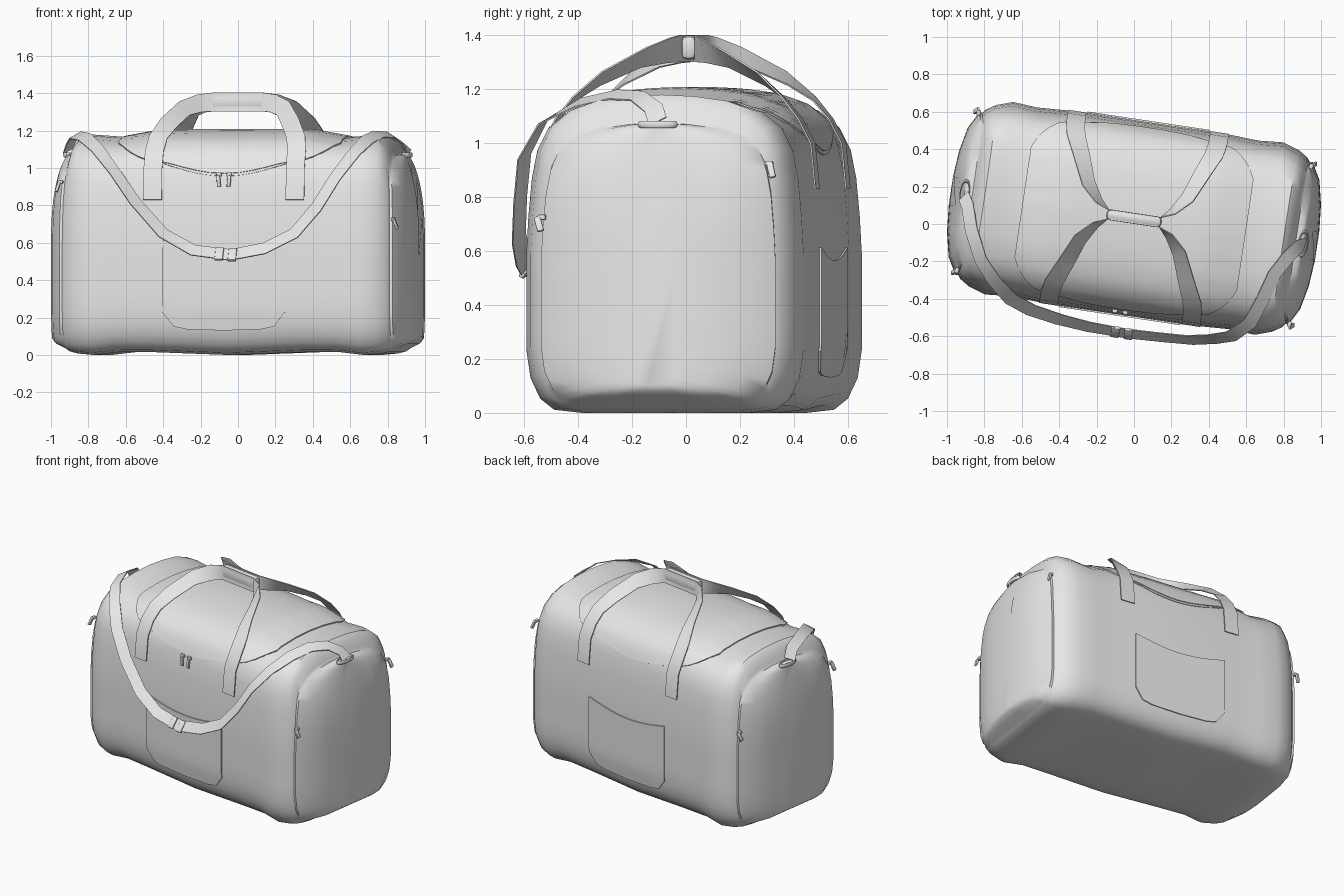
import bpy, bmesh, math
from mathutils import Vector, Matrix

cube = bpy.data.objects.get("Cube")
if cube:
    bpy.data.objects.remove(cube)

TURN = Matrix.Translation((0, 0.03, 0)) @ Matrix.Rotation(math.radians(-8.5), 4, 'Z')

fabric = bpy.data.materials.new("grey fabric")
fabric.use_nodes = True
fabric.diffuse_color = (0.8, 0.8, 0.8, 1)
fabric.node_tree.nodes["Principled BSDF"].inputs["Base Color"].default_value = (0.8, 0.8, 0.8, 1)

# Half cross-section, top to bottom: (width fraction, height fraction)
PROFILE = [(0, 1), (.25, .995), (.5, .98), (.7, .95), (.84, .90), (.92, .83),
           (.96, .74), (.985, .62), (1, .5), (1, .35), (1, .2), (.97, .11),
           (.9, .045), (.8, .01), (.6, 0), (0, 0)]
# Rings from the middle to a barrel-curved end: (x, half width, bottom, top)
RINGS = [(0, .52, 0, 1.2), (.4, .52, .015, 1.2), (.6, .51, .015, 1.165),
         (.73, .52, 0, 1.175), (.82, .49, .008, 1.18), (.87, .458, .02, 1.15),
         (.885, .438, .03, 1.095), (.9, .44, .04, 1.075), (.95, .35, .06, 1.075),
         (.978, .22, .08, 1.07), (.99, .08, .1, 1.07)]


def lerp_table(table, t):
    i = min(int(t), len(table) - 2)
    return [a + (b - a) * (t - i) for a, b in zip(table[i], table[i + 1])]


def surface(x, s):
    """Point on the bag skin; s counts profile steps, negative at the back."""
    ax = abs(x)
    i = max(k for k in range(len(RINGS) - 1) if RINGS[k][0] <= ax)
    t = i + (ax - RINGS[i][0]) / (RINGS[i + 1][0] - RINGS[i][0])
    _, w, low, high = lerp_table(RINGS, t)
    fy, fz = lerp_table(PROFILE, abs(s))
    z = low + fz * (high - low)
    lean = .14 * (max(0, z - .6) / .58) ** 2.5 * (max(0, ax - .6) / .4) ** 4
    return Vector((math.copysign(ax - lean, x), -math.copysign(fy * w, s), z))


def finish(name, bm, world=False, thick=0):
    mesh = bpy.data.meshes.new(name)
    bm.to_mesh(mesh)
    bm.free()
    ob = bpy.data.objects.new(name, mesh)
    bpy.context.scene.collection.objects.link(ob)
    ob.data.materials.append(fabric)
    if not world:
        ob.matrix_world = TURN
    bpy.ops.object.select_all(action='DESELECT')
    ob.select_set(True)
    bpy.context.view_layer.objects.active = ob
    if thick:
        mod = ob.modifiers.new("thickness", 'SOLIDIFY')
        mod.thickness, mod.offset = thick, 0
        bpy.ops.object.modifier_apply(modifier=mod.name)
    bpy.ops.object.shade_smooth_by_angle(angle=math.radians(35))


def grid(name, rows, closed=False, thick=0, world=False):
    """Skin a list of equally long point rows; closed rows are capped."""
    bm = bmesh.new()
    vs = [[bm.verts.new(p) for p in row] for row in rows]
    n = len(rows[0])
    for a, b in zip(vs, vs[1:]):
        for j in range(n if closed else n - 1):
            k = (j + 1) % n
            bm.faces.new((a[j], a[k], b[k], b[j]))
    if closed:
        bm.faces.new(vs[0])
        bm.faces.new(vs[-1])
    bmesh.ops.recalc_face_normals(bm, faces=bm.faces)
    finish(name, bm, world, thick)


def patch(name, xs, start, end, steps, thick):
    """Raised fabric panel lying on the skin."""
    rows = []
    for x in xs:
        a, b = start(x), end(x)
        rows.append([surface(x, a + (b - a) * j / steps) for j in range(steps + 1)])
    grid(name, rows, thick=thick)


def ribbon(name, pts, sides, width, thick, world=False):
    rows = [[Vector(p) + Vector(d).normalized() * width * k for k in (-.5, .5)]
            for p, d in zip(pts, sides)]
    grid(name, rows, thick=thick, world=world)


def block(name, loc, size, rot=(0, 0, 0), bevel=.005, world=False):
    bm = bmesh.new()
    bmesh.ops.create_cube(bm, size=1)
    bmesh.ops.scale(bm, vec=size, verts=bm.verts)
    bmesh.ops.bevel(bm, geom=bm.edges[:], offset=bevel, segments=2, affect='EDGES', profile=.5)
    spin = Matrix.Rotation(rot[2], 4, 'Z') @ Matrix.Rotation(rot[1], 4, 'Y') @ Matrix.Rotation(rot[0], 4, 'X')
    bm.transform(Matrix.Translation(loc) @ spin)
    finish(name, bm, world)


# Bag body
stations = [-r[0] for r in RINGS[:0:-1]] + [r[0] for r in RINGS]
grid("bag_body", [[surface(x, k / 2) for k in range(-29, 31)] for x in stations], closed=True)


# Lid with sagging front and back edges and rounded ends
def lid_edge(x):
    ax = abs(x)
    if ax <= .33:
        return 5.25 - .65 * (ax / .33) ** 2
    return 4.6 - 2.2 * ((ax - .33) / .27) ** 2.5


lid_xs = [.6 * math.sin(math.pi / 2 * k / 12) for k in range(-12, 13)]
patch("lid", lid_xs, lambda x: -lid_edge(x), lid_edge, 24, .018)

# Pockets and zip tapes, front and back
pocket_xs = [-.33, -.31, -.27] + [.2 * k / 4 for k in range(-4, 5)] + [.27, .31, .33]
for side, label in ((1, "front"), (-1, "back")):
    patch(label + "_pocket", pocket_xs,
          lambda x: side * (8.2 - .25 * (x / .33) ** 2),
          lambda x: side * (11 - .8 * max(0, (abs(x) - .26) / .07)), 8, .016)
    patch(label + "_zip_tape", pocket_xs,
          lambda x: side * (lid_edge(x) - .1),
          lambda x: side * (lid_edge(x) + .12), 2, .008)

# Carry handles: half a path with its width directions, mirrored in x
half = [(.385, -.519, .83), (.385, -.502, 1.0), (.384, -.455, 1.09), (.372, -.395, 1.165),
        (.33, -.3, 1.24), (.268, -.15, 1.318), (.2, -.065, 1.345), (.14, -.025, 1.352)]
half_sides = [(1, 0, 0)] * 3 + [(1, .08, .15), (.85, .2, .5), (.6, .3, .7), (.3, .2, .9), (0, 0, 1)]


def mirrored(seq, flip):
    full = list(seq) + [(-x, y, z) for x, y, z in reversed(seq)]
    return [(x, y * flip, z) for x, y, z in full]


for flip, label in ((1, "front"), (-1, "back")):
    ribbon(label + "_handle", mirrored(half, flip), mirrored(half_sides, flip), .1, .006)
block("handle_grip", (0, 0, 1.355), (.3, .058, .09), bevel=.022)

# Shoulder strap hanging across the front
strap = [(.915, -.105, 1.08), (.88, -.12, 1.13), (.82, -.18, 1.175), (.75, -.27, 1.18),
         (.69, -.4, 1.15), (.62, -.53, 1.08), (.52, -.6, .95), (.42, -.615, .79),
         (.3, -.62, .65), (.14, -.605, .57), (-.04, -.585, .535), (-.24, -.55, .56),
         (-.4, -.51, .65), (-.55, -.46, .82), (-.66, -.4, .98), (-.75, -.3, 1.1),
         (-.82, -.19, 1.165), (-.87, -.03, 1.175), (-.89, .1, 1.14), (-.91, .15, 1.09)]
sides = []
for i, p in enumerate(strap):
    along = Vector(strap[min(i + 1, len(strap) - 1)]) - Vector(strap[max(i - 1, 0)])
    top = min(1, max(0, (p[2] - .95) / .2))
    out = Vector((-p[0], -1, .8)).lerp(Vector((p[0] * .6, -.2, 1)), top)
    sides.append(along.cross(out))
ribbon("shoulder_strap", strap, sides, .075, .006, world=True)
for x, y, z in ((-.1, -.577, .54), (-.03, -.588, .535)):
    block("strap_slider", (x, y, z), (.045, .02, .08), (-.65, 0, -.15), world=True)

# Strap hoops on both ends
for sx, label in ((1, "left"), (-1, "right")):
    bpy.ops.mesh.primitive_torus_add(major_segments=20, minor_segments=8,
                                     major_radius=.06, minor_radius=.008)
    hoop = bpy.context.object
    hoop.name = label + "_hoop"
    hoop.data.transform(Matrix.Translation((sx * .915, 0, 1.07)) @ Matrix.Diagonal((.4, 1.1, 1.6, 1)))
    hoop.matrix_world = TURN
    hoop.data.materials.append(fabric)
    bpy.ops.object.shade_smooth_by_angle(angle=math.radians(40))

# Zip pulls: two on the front, two on each end
for x in (-.028, .028):
    block("front_zip_pull", (x, -.515, .93), (.02, .014, .065), (0, x * 3, 0))
    block("front_zip_slider", (x, -.505, .965), (.028, .02, .022))
for s in (1, -1):
    block("end_zip_pull_low", (s * .918, s * -.445, .7), (.016, .025, .06), (s * .3, s * -.35, 0))
    block("end_zip_slider_low", (s * .905, s * -.435, .725), (.022, .03, .02))
    block("end_zip_pull_high", (s * .91, s * .425, .9), (.016, .025, .06), (s * .25, s * -.3, 0))
    block("end_zip_slider_high", (s * .895, s * .415, .925), (.022, .03, .02))
